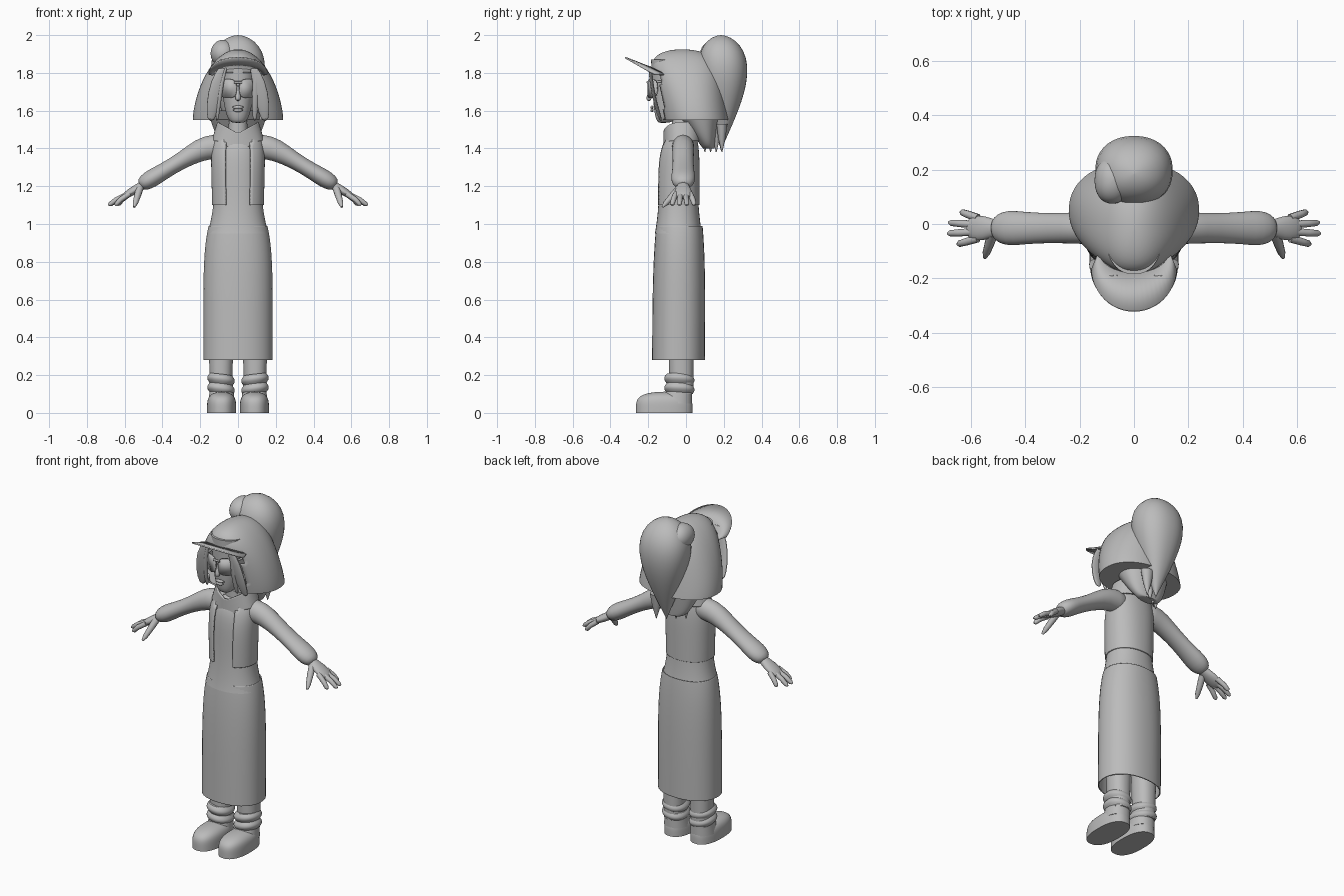
import bpy, bmesh
from math import sin, cos, pi, copysign, radians, sqrt
from mathutils import Vector

if "Cube" in bpy.data.objects:
    bpy.data.objects.remove(bpy.data.objects["Cube"])

colour = (.5, .5, .5, 1)
grey = bpy.data.materials.new("plain_grey")
grey.use_nodes = True
grey.diffuse_color = colour
grey.node_tree.nodes["Principled BSDF"].inputs["Base Color"].default_value = colour

RIGHT, BACK, UP = Vector((1, 0, 0)), Vector((0, 1, 0)), Vector((0, 0, 1))


def finish(name, bm, thickness=0, rounding=0, mirror=False):
    """Turn the mesh into a named, smooth-shaded object with its modifiers."""
    bmesh.ops.recalc_face_normals(bm, faces=bm.faces)
    mesh = bpy.data.meshes.new(name)
    bm.to_mesh(mesh)
    bm.free()
    mesh.materials.append(grey)
    part = bpy.data.objects.new(name, mesh)
    bpy.context.collection.objects.link(part)
    if mirror:
        part.modifiers.new("mirror", 'MIRROR')
    if thickness:
        part.modifiers.new("thickness", 'SOLIDIFY').thickness = thickness
    if rounding:
        part.modifiers.new("rounding", 'SUBSURF').levels = rounding
    bpy.ops.object.select_all(action='DESELECT')
    part.select_set(True)
    bpy.context.view_layer.objects.active = part
    bpy.ops.object.shade_smooth_by_angle(angle=radians(50))


def oval(centre, across, along, width, depth, sides, power=2):
    """Points of a superellipse lying in the plane of two directions."""
    points = []
    for i in range(sides):
        angle = 2 * pi * (i + .5) / sides
        u, v = [copysign(abs(k) ** (2 / power), k) for k in (cos(angle), sin(angle))]
        points.append(centre + across * width * u + along * depth * v)
    return points


def skin(rings, caps=True):
    """Join equal rings of points into one surface."""
    bm = bmesh.new()
    rows = [[bm.verts.new(point) for point in ring] for ring in rings]
    for low, high in zip(rows, rows[1:]):
        for i in range(len(low)):
            bm.faces.new((low[i - 1], low[i], high[i], high[i - 1]))
    if caps:
        bm.faces.new(rows[0])
        bm.faces.new(rows[-1])
    return bm


def stack(bottom, top, rule, x=0, sides=40, power=2.2, caps=True, steps=20):
    """Level ovals; the rule gives y centre, half width and half depth at t."""
    rings = []
    for i in range(steps + 1):
        t = (1 - cos(pi * i / steps)) / 2
        y, width, depth = rule(t)
        centre = Vector((x, y, bottom + (top - bottom) * t))
        rings.append(oval(centre, RIGHT, BACK, max(width, .001), max(depth, .001), sides, power))
    return skin(rings, caps)


def tube(path, widths, heights, side=BACK, sides=12):
    """Ovals along a path, with one width and one height for each point."""
    path = [Vector(point) for point in path]
    rings = []
    for i, (width, height) in enumerate(zip(widths, heights)):
        ahead = path[min(i + 1, len(path) - 1)] - path[max(i - 1, 0)]
        normal = ahead.cross(side).normalized()
        across = normal.cross(ahead).normalized()
        rings.append(oval(path[i], across, normal, width, height, sides))
    return skin(rings)


def cut(bm, rule):
    """Remove the faces whose centre obeys the rule."""
    gone = [face for face in bm.faces if rule(face.calc_center_median())]
    bmesh.ops.delete(bm, geom=gone, context='FACES')
    return bm


def dome(t, power):
    return sqrt(1 - t ** power)


# dress bodice and long skirt
finish("dress_bodice", stack(.95, 1.49, lambda t: (
    -.04, (.12 + .042 * (1 - t) ** 4) * dome(t, 8), (.1 + .025 * (1 - t) ** 4) * dome(t, 8))))
finish("long_skirt", stack(.28, .99, lambda t: (
    -.04 + .005 * t, .184 - .028 * t ** 6, .14 - .017 * t ** 4), caps=False), thickness=.006)

# open jacket
jacket = stack(1.1, 1.49, lambda t: (
    -.043 + .02 * t ** 4, .137 + .01 * t - .05 * t ** 8, .115 - .045 * t ** 5),
    sides=48, caps=False)
cut(jacket, lambda c: c.y < -.05 and abs(c.x) < .07)
finish("open_jacket", jacket, thickness=.01)

# collar dipping to a point at the front
collar = stack(1.44, 1.54, lambda t: (-.02, .14 - .03 * t, .1), caps=False, steps=6)
for vert in collar.verts:
    if vert.co.y < -.05:
        vert.co.z -= .06 * max(0, 1 - abs(vert.co.x) * 9)
finish("jacket_collar", collar, thickness=.01)

# sleeves with gathered cuffs
sleeve_path = [(x, -.015, min(1.41, 1.515 - .6 * x)) for x in (.06, .13, .2, .3, .4, .46, .5, .52)]
finish("sleeve", tube(sleeve_path, (.06, .06, .06, .055, .06, .068, .055, .03),
                      (.06, .068, .062, .043, .044, .05, .042, .025), sides=16),
       rounding=1, mirror=True)

# hands with four fingers and a thumb
palm_path = [(x, -.015, 1.5 - .585 * x) for x in (.47, .51, .55, .59, .62)]
finish("palm", tube(palm_path, (.027, .03, .048, .048, .03), (.024, .024, .024, .02, .01)),
       rounding=1, mirror=True)
for i, finger in enumerate(("little", "ring", "middle", "index")):
    root = Vector((.575, .022 - .025 * i, 1.16))
    tip = Vector((.69 - .02 * (i - 1.6) ** 2, .045 - .04 * i, 1.1))
    knuckle = root.lerp(tip, .6) + UP * .006
    radii = (.015, .014, .012, .005)
    finish(finger + "_finger", tube((root, knuckle, root.lerp(tip, .9), tip), radii, radii, sides=10),
           mirror=True)
radii = (.02, .018, .014, .006)
thumb_path = [(.52 + .03 * t, -.035 - .09 * t, 1.19 - .1 * t) for t in (0, .4, .8, 1)]
finish("thumb", tube(thumb_path, radii, radii, side=RIGHT), mirror=True)

# legs, bunched socks and boots
finish("leg", stack(.1, .4, lambda t: (-.025, .057 + .01 * t, .063 + .005 * t), x=.09, steps=4),
       mirror=True)
sock = stack(.1, .2, lambda t: (
    -.035, .06 + .013 * abs(sin(2 * pi * t)), .067 + .013 * abs(sin(2 * pi * t))), x=.09)
for vert in sock.verts:
    vert.co.z += .12 * (vert.co.x - .09) - .06 * vert.co.y
finish("ankle_sock", sock, mirror=True)
finish("boot_foot", stack(0, .112, lambda t: (
    -.115, .077 * dome(t, 5), .15 * dome(t, 5)), x=.087, power=2.4), mirror=True)
finish("boot_shaft", stack(.05, .15, lambda t: (
    -.05 + .02 * t, .07 - .01 * t, .083 - .02 * t), x=.087, steps=6), mirror=True)

# neck, head and facial features
finish("neck", stack(1.42, 1.6, lambda t: (-.025, .06 - .014 * sqrt(t), .05), steps=6))
finish("head", stack(1.535, 1.87, lambda t: (
    -.125 + .065 * t ** .4, .1 * t ** .25, .125 * t ** .3)))
nose_path = [(0, -.18 - .016 * t, 1.735 - .07 * t) for t in (0, .5, 1, 1.2)]
radii = (.007, .01, .017, .008)
finish("nose", tube(nose_path, radii, radii, side=RIGHT), rounding=1)
for lip, height, half in (("upper_lip", 1.618, .03), ("lower_lip", 1.602, .025)):
    lip_path = [(half * s, -.165 - .016 * cos(s), height) for s in (-1, -.4, .4, 1)]
    radii = (.003, .009, .009, .003)
    finish(lip, tube(lip_path, radii, radii))

# sunglasses: curved lenses, a bridge and side arms
lens = bmesh.new()
outline = oval(Vector((.054, 0, 1.717)), RIGHT, UP, .044, .05, 24, 3)
lens.faces.new([lens.verts.new((p.x, -.204 + 5 * p.x ** 2, p.z)) for p in outline])
finish("glasses_lens", lens, thickness=.008, mirror=True)
radii = (.006, .006)
finish("glasses_bridge", tube([(x, -.203, 1.75) for x in (-.02, .02)], radii, radii))
finish("glasses_arm", tube(((.094, -.155, 1.755), (.11, -.05, 1.75)), radii, radii, side=RIGHT),
       mirror=True)

# flared bob with a face opening
bob = stack(1.55, 1.925, lambda t: (
    .05 - .07 * t, .24 * dome(t, 1.6), (.178 + .015 * t) * dome(t, 8)), sides=48, steps=28)
cut(bob, lambda c: c.y < -.03 and abs(c.x) < .125 and 1.551 < c.z < 1.8)
finish("bob_hair", bob, thickness=.008)


# loose locks framing the face
def lock(name, top_x, bottom_x, width, mirror=False):
    steps = (0, .3, .7, 1)
    path = [(top_x + (bottom_x - top_x) * sqrt(t), -.19 + .06 * t ** 2, 1.84 - .3 * t) for t in steps]
    widths = [width * (.5 + t * (1 - t) * 2) for t in steps]
    finish(name, tube(path, widths, [.01] * 4, side=RIGHT), rounding=1, mirror=mirror)


lock("wide_lock", .075, .145, .04, mirror=True)
lock("right_thin_lock", -.06, -.112, .014)
lock("left_thin_lock", .1, .088, .02)

# hair over the nape, with pointed ends
finish("nape_hair", stack(1.4, 1.6, lambda t: (
    .12 - .06 * t, .05 + .11 * sqrt(t), .03 + .09 * t)))
for i in range(4):
    x = -.07 + .045 * i
    y = .1 + .03 * i
    tip_path = [(x, y, 1.53 - .15 * t) for t in (0, .5, 1)]
    finish("hair_tip_%d" % i, tube(tip_path, (.04, .025, .002), (.03, .02, .002), side=RIGHT))

# high ponytail and its side lobe
finish("ponytail", stack(2, 1.39, lambda t: (
    .185 + .015 * sin(pi * t), .143 * sin(pi * t ** .55), .128 * sin(pi * t ** .55))))
finish("ponytail_lobe", stack(1.83, 1.975, lambda t: (
    .16, .13 * sqrt(t - t * t), .17 * sqrt(t - t * t)), x=-.08))

# arched visor brim
brim = bmesh.new()
edges = []
for i in range(25):
    side, front = sin(pi * (i / 24 - .5)), cos(pi * (i / 24 - .5))
    inner = (.13 * side, -.1 - .08 * front, 1.79 + .04 * front)
    outer = (.157 * side, -.165 - .155 * front, 1.795 + .09 * front)
    edges.append([brim.verts.new(point) for point in (inner, outer)])
for (a, b), (c, d) in zip(edges, edges[1:]):
    brim.faces.new((a, b, d, c))
finish("visor_brim", brim, thickness=.008)
